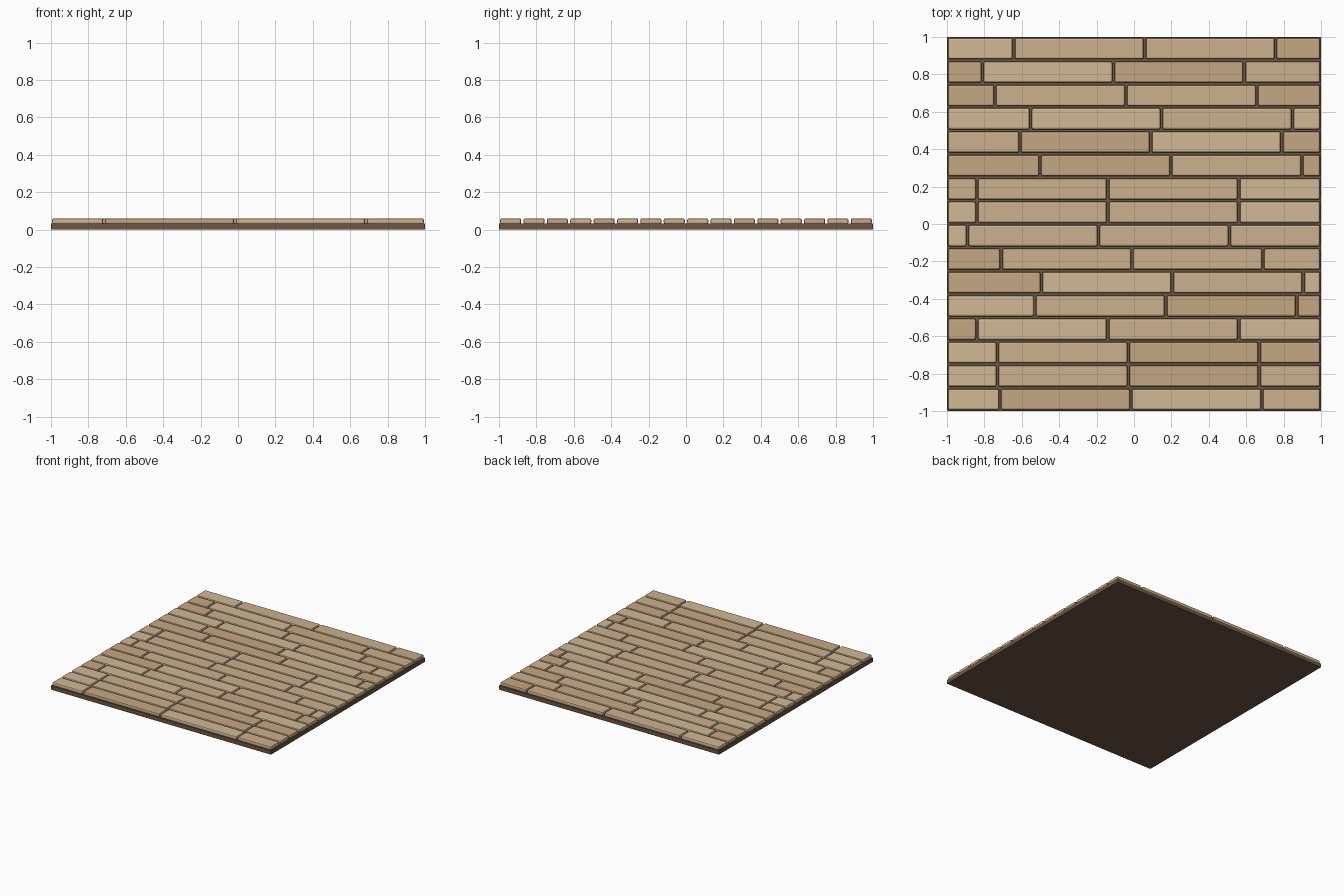
import bpy

if "Cube" in bpy.data.objects:
    bpy.data.objects.remove(bpy.data.objects["Cube"])

PITCH = 0.125      # row spacing
LENGTH = 0.70      # plank spacing along a row
GAP = 0.012


def material(name, rgb):
    m = bpy.data.materials.new(name)
    m.diffuse_color = (*rgb, 1)
    m.use_nodes = True
    m.node_tree.nodes["Principled BSDF"].inputs["Base Color"].default_value = m.diffuse_color
    return m


def box(name, x0, x1, y0, y1, z0, z1, mat, bevel=0):
    bpy.ops.mesh.primitive_cube_add(
        size=1, location=((x0 + x1) / 2, (y0 + y1) / 2, (z0 + z1) / 2))
    ob = bpy.context.object
    ob.name = name
    ob.scale = (x1 - x0, y1 - y0, z1 - z0)
    bpy.ops.object.transform_apply(location=False, rotation=False, scale=True)
    ob.data.materials.append(mat)
    if bevel:
        b = ob.modifiers.new("rounded_edges", 'BEVEL')
        b.width = bevel
        b.segments = 2
    return ob


tones = {
    "L": material("light_wood", (0.64, 0.485, 0.30)),
    "M": material("medium_wood", (0.60, 0.44, 0.27)),
    "D": material("dark_wood", (0.56, 0.39, 0.225)),
}
base_mat = material("underlay_wood", (0.156, 0.095, 0.055))

# Underlay slab
box("underlay", -1, 1, -1, 1, 0, 0.032, base_mat)

# Rows from back to front: first joint position and plank tones
rows = [
    (-0.643, "LMMD"), (-0.81, "DLDM"), (-0.743, "DMMD"), (-0.553, "LLML"),
    (-0.61, "MDLD"), (-0.502, "DDMD"), (-0.84, "MMML"), (-0.84, "LMML"),
    (-0.89, "LMMM"), (-0.71, "DMMM"), (-0.495, "DLML"), (-0.53, "LMDD"),
    (-0.84, "DLML"), (-0.73, "LMDD"), (-0.73, "LMDM"), (-0.716, "LDLM"),
]

# Floor planks
for r, (joint, pattern) in enumerate(rows):
    y1 = 1 - r * PITCH
    cuts = [-1] + [joint + i * LENGTH for i in range(3)] + [1]
    for i, tone in enumerate(pattern):
        box(f"plank_{r + 1}_{i + 1}", cuts[i] + GAP / 2, cuts[i + 1] - GAP / 2,
            y1 - PITCH + GAP / 2, y1 - GAP / 2, 0.03, 0.06, tones[tone], 0.009)
